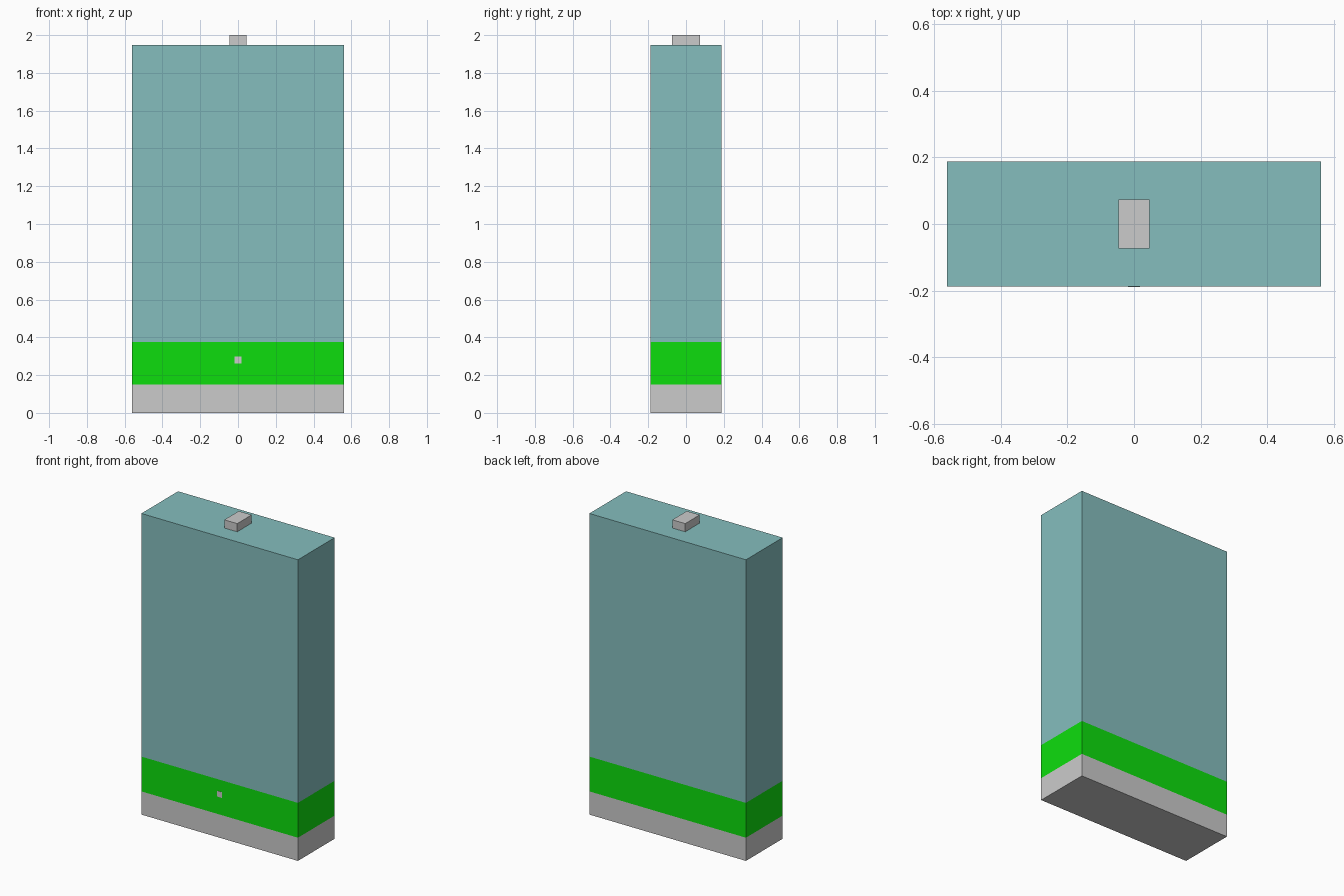
import bpy

if "Cube" in bpy.data.objects:
    bpy.data.objects.remove(bpy.data.objects["Cube"])


def material(name, rgb):
    mat = bpy.data.materials.new(name)
    mat.diffuse_color = (*rgb, 1.0)
    mat.use_nodes = True
    mat.node_tree.nodes["Principled BSDF"].inputs["Base Color"].default_value = mat.diffuse_color
    return mat


def box(name, width, depth, bottom, top, y=0.0, mat=None):
    """Box centred on x = 0 spanning bottom..top in z."""
    bpy.ops.mesh.primitive_cube_add(size=1, location=(0, y, (bottom + top) / 2))
    obj = bpy.context.object
    obj.name = name
    obj.scale = (width, depth, top - bottom)
    bpy.ops.object.transform_apply(location=False, rotation=False, scale=True)
    if mat:
        obj.data.materials.append(mat)
    return obj


teal = material("teal", (0.235, 0.515, 0.515))
green = material("green", (0.004, 0.73, 0.004))

W, D = 1.12, 0.375

# Stacked body sections
box("base", W, D, 0.0, 0.15)
box("green_band", W, D, 0.15, 0.375, mat=green)
box("upper_body", W, D, 0.375, 1.947, mat=teal)

# Small block on the top
box("top_block", 0.092, 0.148, 1.947, 2.0)

# Tiny square button, practically flush with the front of the band
box("front_button", 0.037, 0.02, 0.262, 0.299, y=-D / 2 + 0.009)
